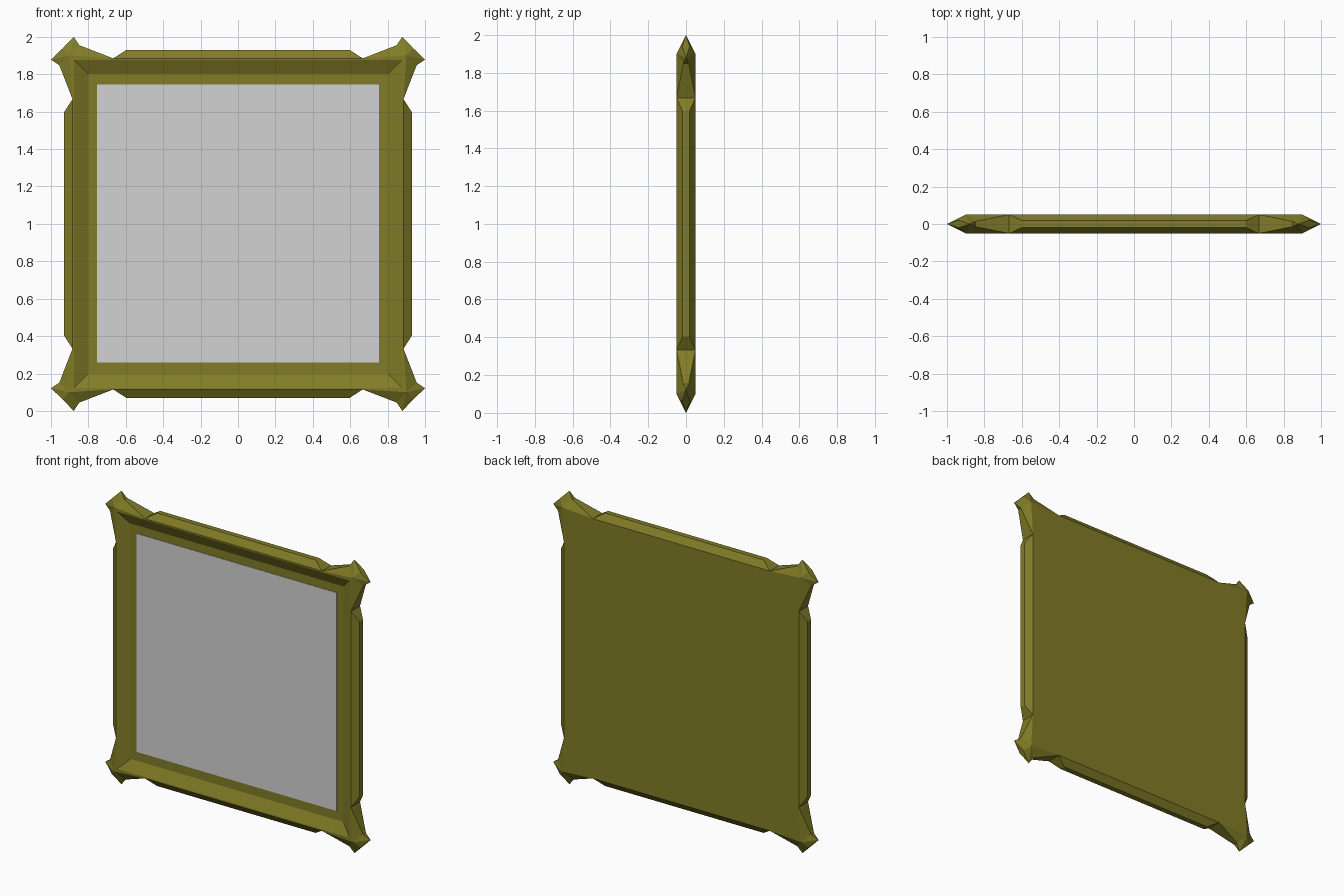
import bpy, bmesh
from mathutils import Vector

if "Cube" in bpy.data.objects:
    bpy.data.objects.remove(bpy.data.objects["Cube"])

ZC = 1.0      # height of the frame centre
D = 0.05      # half thickness


def material(name, rgb):
    m = bpy.data.materials.new(name)
    m.diffuse_color = (*rgb, 1)
    m.use_nodes = True
    m.node_tree.nodes["Principled BSDF"].inputs["Base Color"].default_value = m.diffuse_color
    return m


olive = material("olive metal", (0.22, 0.202, 0.02))
grey = material("pale grey glass", (0.65, 0.65, 0.65))

bm = bmesh.new()


def face(k, *pts):
    """Face from (u, v, y) points, turned k quarter turns about the centre."""
    verts = []
    for u, v, y in pts:
        for _ in range(k):
            u, v = v, -u
        verts.append(bm.verts.new((u, y, v + ZC)))
    bm.faces.new(verts)


def swap(p):
    return (p[1], p[0])


# Outline points of one corner (u right, v up)
A, C = (0.667, 0.885), (0.9, 0.9)        # rail junction, corner of flat face
N, T, M = (0.848, 0.955), (0.878, 1.0), (0.938, 0.938)   # neck, tip, notch middle
R = (0.93, 0.597)                        # outer end of rail
I, J = (0.876, 0.876), (0.802, 0.802)    # recess rim and floor
FLOOR = -0.012
NY, MY, RY = 0.014, 0.02, 0.018          # half thicknesses at those points


def down(p):
    return (p[0], -p[1])


for k in range(4):
    B = swap(A)
    for s in (-1, 1):
        c = (*C, s * D)
        # Flared corner facets on front and back
        for f in (lambda p: p, swap):
            a, n, t = (*f(A), s * D), (*f(N), s * NY), (*f(T), 0)
            face(k, a, c, n)
            face(k, n, c, t)
            face(k, t, c, (*M, s * MY))
        # Sloped long side of the rail
        face(k, (*B, s * D), (*R, s * RY), (*down(R), s * RY), (*down(B), s * D))
    # Edge facets of the corner and rail ends
    for f in (lambda p: p, swap):
        a, n, t = f(A), f(N), f(T)
        face(k, (*a, -D), (*n, -NY), (*n, NY), (*a, D))
        face(k, (*n, -NY), (*t, 0), (*n, NY))
        face(k, (*t, 0), (*M, -MY), (*M, MY))
    for f in (lambda p: p, down):
        b, r = f(B), f(R)
        face(k, (*b, -D), (*r, -RY), (*r, RY), (*b, D))
    face(k, (*R, -RY), (*R, RY), (*down(R), RY), (*down(R), -RY))
    # Front rim and sloped recess wall
    face(k, (*A, -D), (*C, -D), (*I, -D))
    face(k, (*C, -D), (*B, -D), (*I, -D))
    face(k, (*B, -D), (*down(B), -D), (*down(I), -D), (*I, -D))
    face(k, (*I, -D), (*down(I), -D), (*down(J), FLOOR), (*J, FLOOR))
    # Back corner triangle
    face(k, (*A, D), (*C, D), (*B, D))

# Recess floor and back plate
j, (a, b) = J[0], A
face(0, (j, j, FLOOR), (j, -j, FLOOR), (-j, -j, FLOOR), (-j, j, FLOOR))
face(0, *[(u, v, D) for u, v in ((a, b), (b, a), (b, -a), (a, -b),
                                 (-a, -b), (-b, -a), (-b, a), (-a, b))])
bmesh.ops.remove_doubles(bm, verts=bm.verts, dist=0.0005)
bmesh.ops.recalc_face_normals(bm, faces=bm.faces)
mesh = bpy.data.meshes.new("frame")
bm.to_mesh(mesh)
bm.free()
mesh.materials.append(olive)
bpy.context.collection.objects.link(bpy.data.objects.new("frame", mesh))

# Glass panel lying on the recess floor
bpy.ops.mesh.primitive_cube_add(size=1, location=(0, FLOOR, ZC + 0.003))
panel = bpy.context.object
panel.name = "glass_panel"
panel.scale = Vector((1.508, 0.006, 1.487))
panel.data.materials.append(grey)
